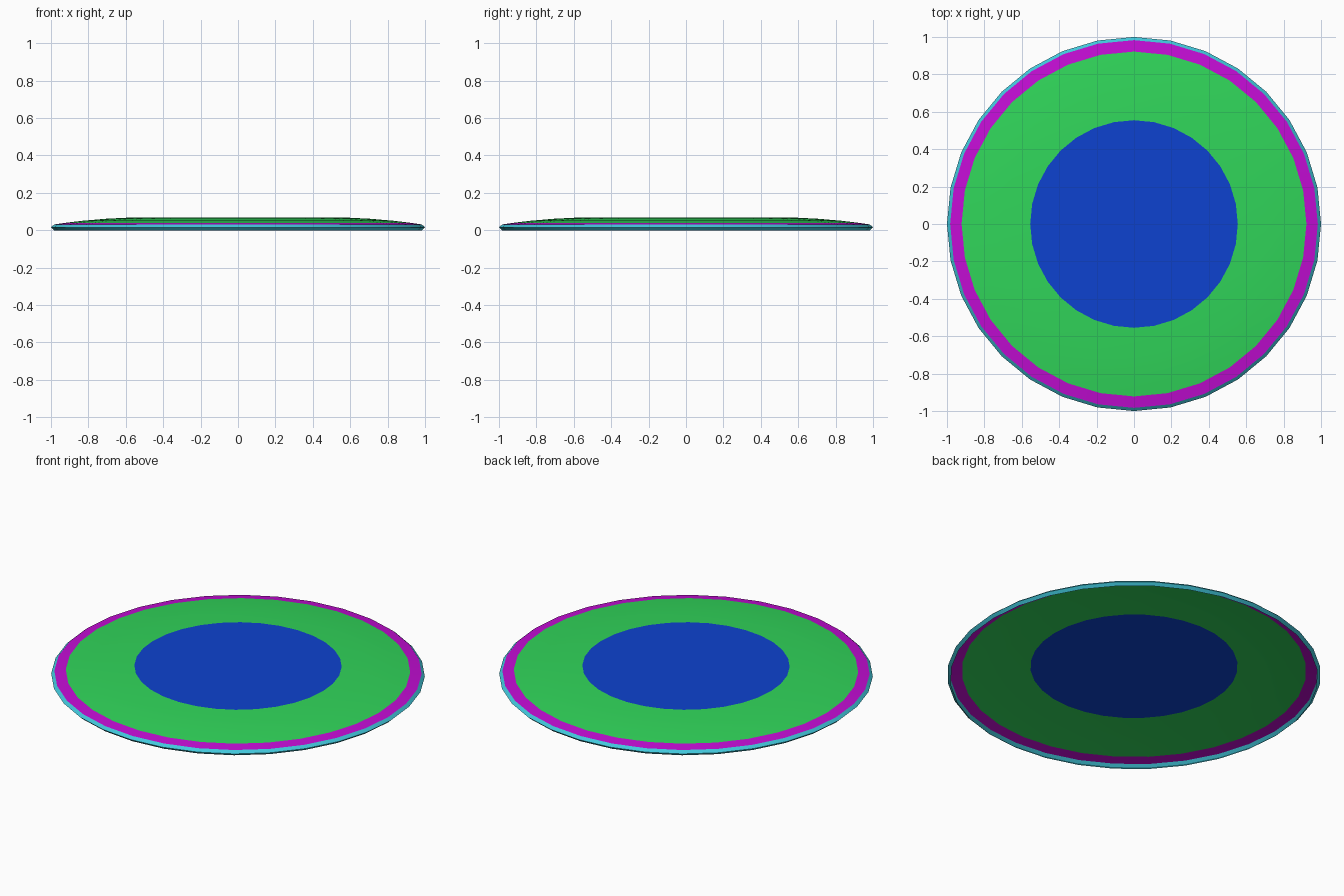
import bpy
import bmesh
from math import cos, sin, tau, radians

SIDES = 32

cube = bpy.data.objects.get("Cube")
if cube:
    bpy.data.objects.remove(cube, do_unlink=True)


def material(name, rgb):
    mat = bpy.data.materials.new(name)
    mat.use_nodes = True
    colour = (*rgb, 1.0)
    mat.diffuse_color = colour
    mat.node_tree.nodes["Principled BSDF"].inputs["Base Color"].default_value = colour
    return mat


def lathe(name, profile, mat, capped=False):
    """Turn a (radius, height) profile, listed from outside in, around the z axis."""
    bm = bmesh.new()
    rings = [[bm.verts.new((r * cos(tau * i / SIDES), r * sin(tau * i / SIDES), z))
              for i in range(SIDES)] for r, z in profile]
    for outer, inner in zip(rings, rings[1:]):
        for i in range(SIDES):
            j = (i + 1) % SIDES
            bm.faces.new((outer[i], outer[j], inner[j], inner[i]))
    if capped:
        bm.faces.new(rings[-1])
    mesh = bpy.data.meshes.new(name)
    bm.to_mesh(mesh)
    bm.free()
    mesh.materials.append(mat)
    obj = bpy.data.objects.new(name, mesh)
    bpy.context.collection.objects.link(obj)
    bpy.ops.object.select_all(action="DESELECT")
    obj.select_set(True)
    bpy.context.view_layer.objects.active = obj
    bpy.ops.object.shade_smooth_by_angle(angle=radians(30))
    return obj


cyan = material("cyan", (0.054, 0.578, 0.716))
purple = material("purple", (0.546, 0.004, 0.658))
green = material("green", (0.030, 0.670, 0.102))
blue = material("blue", (0.004, 0.055, 0.630))

# Thin hollow shell, open underneath: rim, band, dome and flat centre
lathe("rim", [(0.983, 0.0), (1.0, 0.016), (0.983, 0.031)], cyan)
lathe("outer_band", [(0.983, 0.031), (0.922, 0.040)], purple)
lathe("dome_ring", [(0.922, 0.040), (0.83, 0.051), (0.70, 0.062), (0.555, 0.069)], green)
lathe("centre_panel", [(0.555, 0.069)], blue, capped=True)
